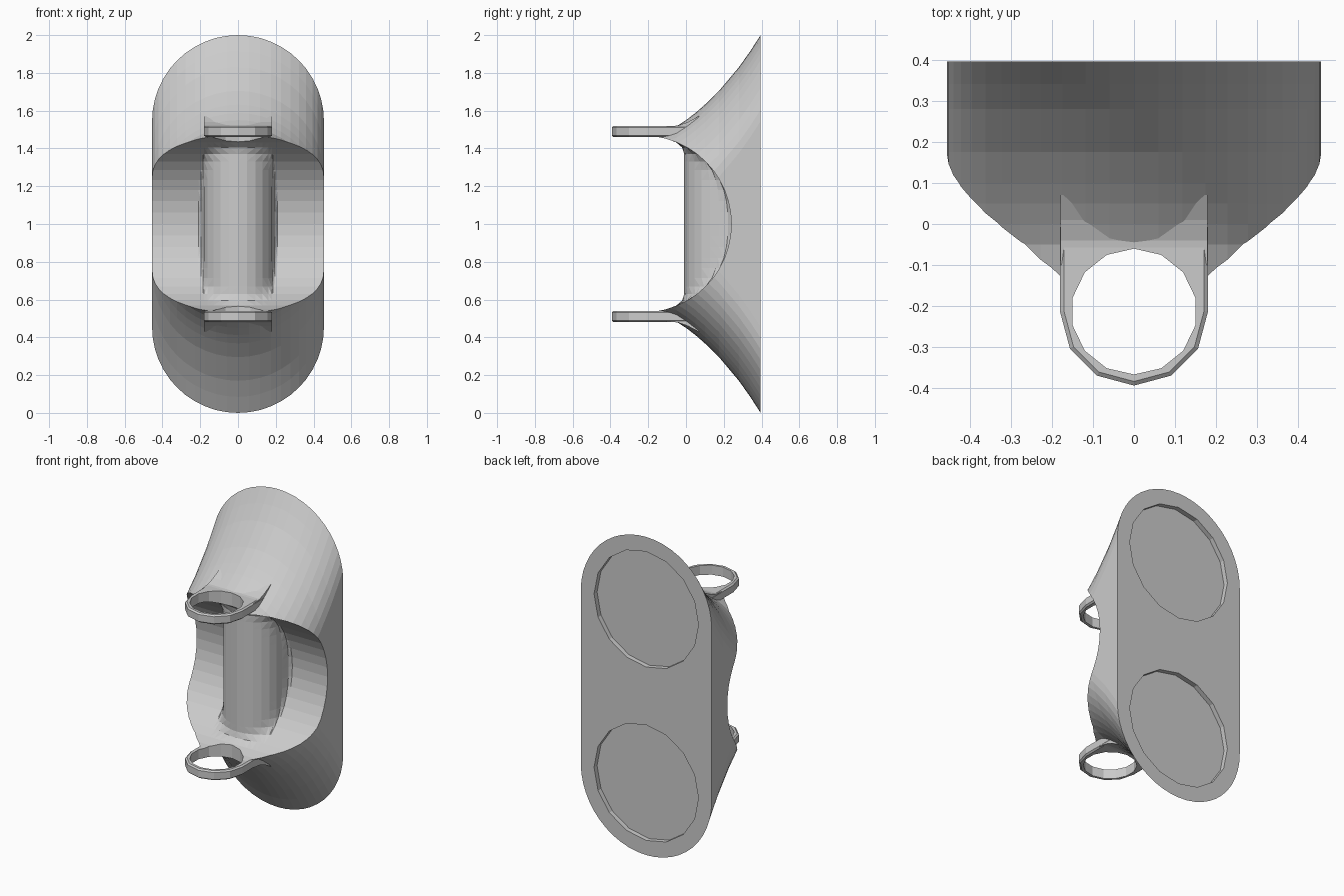
import bpy, bmesh
from math import sin, cos, pi, sqrt, radians

if "Cube" in bpy.data.objects:
    bpy.data.objects.remove(bpy.data.objects["Cube"])

W = 0.455            # half width of the stadium base
RING_Y = -0.213      # centre of the holding rings


def make(name, bm):
    bmesh.ops.recalc_face_normals(bm, faces=bm.faces[:])
    me = bpy.data.meshes.new(name)
    bm.to_mesh(me)
    bm.free()
    ob = bpy.data.objects.new(name, me)
    bpy.context.collection.objects.link(ob)
    return ob


def loft(rings):
    """Closed solid through a list of equally long point loops."""
    bm = bmesh.new()
    vs = [[bm.verts.new(p) for p in r] for r in rings]
    n = len(vs[0])
    for a, b in zip(vs, vs[1:]):
        for i in range(n):
            j = (i + 1) % n
            bm.faces.new((a[i], a[j], b[j], b[i]))
    bm.faces.new(vs[0][::-1])
    bm.faces.new(vs[-1])
    return bm


def combine(target, tool, op):
    m = target.modifiers.new(op, 'BOOLEAN')
    m.operation, m.object, m.solver = op, tool, 'EXACT'
    bpy.context.view_layer.objects.active = target
    bpy.ops.object.modifier_apply(modifier=m.name)
    bpy.data.objects.remove(tool)


# Flared stadium body: constant width, height grows toward the back
def stadium(y, h):
    pts = []
    for s in (1, -1):
        for i in range(25):
            a = pi * i / 24
            pts.append((s * W * cos(a), y, 1 + s * (h - W + W * sin(a))))
    return pts


flare = [(-0.17, .485), (-0.13, .492), (-0.05, .518), (0, .55), (0.05, .588),
         (0.1, .632), (0.175, .705), (0.28, .83), (0.34, .915), (0.395, 1.0)]
body = make("mount_body", loft([stadium(y, h) for y, h in flare]))


# Front hand scoop leaving a rounded central column, blended with a fillet
def floor_y(x, cyl):
    r, k = 0.185, 0.07
    x = abs(x)
    col = 0.175 - sqrt(r * r - x * x) if x < r else 0.175 + 6 * (x - r)
    col = max(col, -0.015)
    t = max(k - abs(cyl - col), 0) / k
    return min(cyl, col) - t * t * k / 4


half = [0.185 * sin(radians(a)) for a in (15, 30, 45, 60, 75, 90)] + [.196, .21, .23, .3, .6]
xs = [-x for x in reversed(half)] + [0] + half
rows = []
for i in range(25):
    a = pi * (i / 24 - 0.5)
    z, c = 1 + .468 * sin(a), -.228 + .468 * cos(a)
    rows.append([(x, floor_y(x, c), z) for x in xs])
bm = bmesh.new()
grid = [[bm.verts.new(p) for p in r] for r in rows]
for a, b in zip(grid, grid[1:]):
    for i in range(len(xs) - 1):
        bm.faces.new((a[i], a[i + 1], b[i + 1], b[i]))
edges = [e for e in bm.edges if e.is_boundary]
ext = bmesh.ops.extrude_edge_only(bm, edges=edges)['geom']
for v in [g for g in ext if isinstance(g, bmesh.types.BMVert)]:
    v.co.y = -1
bmesh.ops.holes_fill(bm, edges=[e for e in bm.edges if e.is_boundary])
bmesh.ops.triangulate(bm, faces=bm.faces[:])
combine(body, make("scoop_cutter", bm), 'DIFFERENCE')


def disc(name, centre, r, half_len, sides, upright):
    loops = []
    for d in (-half_len, half_len):
        loop = []
        for i in range(sides):
            u, v = r * sin(2 * pi * i / sides), r * cos(2 * pi * i / sides)
            off = (u, v, d) if upright else (u, d, v)
            loop.append(tuple(c + o for c, o in zip(centre, off)))
        loops.append(loop)
    return make(name, loft(loops))


for s in (1, -1):
    # Ring tab: rounded plate with slightly chamfered rims
    def outline(z, inset):
        r = 0.18 - inset
        arc = [(-r * cos(pi * i / 6), RING_Y - r * sin(pi * i / 6), z) for i in range(7)]
        return arc + [(r, 0.04, z), (-r, 0.04, z)]

    levels = [(.46, .01), (.468, 0), (.512, 0), (.52, .01)]
    tab = make("ring_tab", loft([outline(1 + s * h, i) for h, i in levels]))
    combine(body, tab, 'UNION')
    # Root of the tab curving up into the flare
    prof = [(-.1, .475), (-.1, .515), (-.04, .522), (.01, .54), (.07, .572), (.07, .475)]
    root = make("tab_root", loft([[(x, y, 1 + s * h) for y, h in prof]
                                  for x in (-.179, .179)]))
    combine(body, root, 'UNION')
    # Ring hole, and magnet recess in the back
    combine(body, disc("hole_cutter", (0, RING_Y, 1 + s * .5), .153, .12, 14, True), 'DIFFERENCE')
    combine(body, disc("recess_cutter", (0, .405, 1 + s * .545), .363, .04, 16, False), 'DIFFERENCE')
